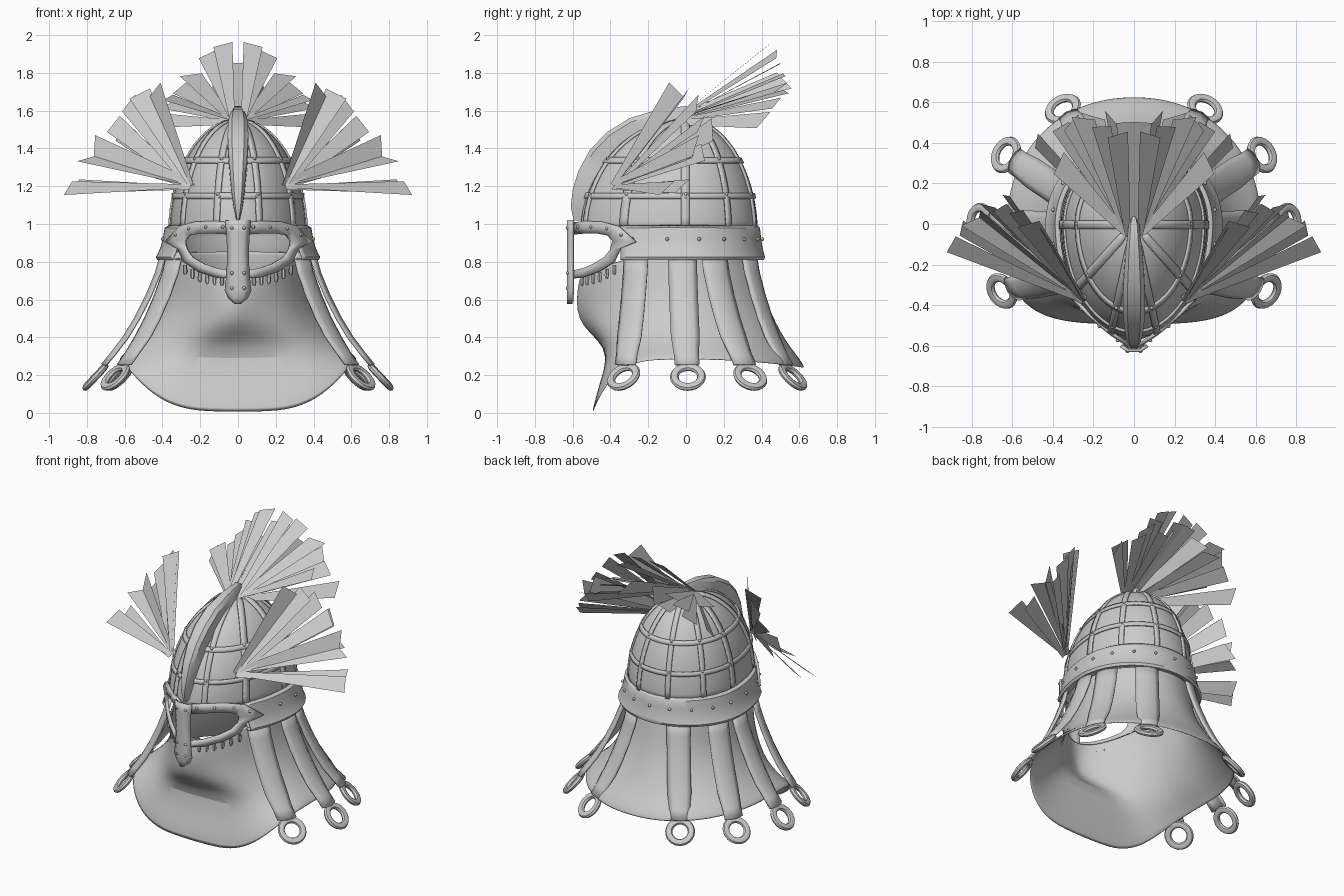
import bpy, bmesh, math, random
from math import sin, cos, pi, radians, sqrt
from mathutils import Vector

random.seed(11)
if "Cube" in bpy.data.objects:
    bpy.data.objects.remove(bpy.data.objects["Cube"])

GREY = (0.6, 0.6, 0.6, 1)
mat = bpy.data.materials.new("plain grey")
mat.use_nodes = True
mat.diffuse_color = GREY
mat.node_tree.nodes["Principled BSDF"].inputs["Base Color"].default_value = GREY


def finish(name, bm, smooth=True, thick=0, offset=1, mirror=False):
    bmesh.ops.remove_doubles(bm, verts=bm.verts, dist=1e-5)
    bmesh.ops.recalc_face_normals(bm, faces=bm.faces)
    mesh = bpy.data.meshes.new(name)
    bm.to_mesh(mesh)
    bm.free()
    mesh.materials.append(mat)
    ob = bpy.data.objects.new(name, mesh)
    bpy.context.collection.objects.link(ob)
    if mirror:
        ob.modifiers.new("mirror", 'MIRROR').use_mirror_merge = False
    if thick:
        m = ob.modifiers.new("thickness", 'SOLIDIFY')
        m.thickness, m.offset = thick, offset
    if smooth:
        bpy.ops.object.select_all(action='DESELECT')
        ob.select_set(True)
        bpy.context.view_layer.objects.active = ob
        bpy.ops.object.shade_smooth_by_angle(angle=radians(40))
    return ob


def loft(bm, rows, closed=False):
    vs = [[bm.verts.new(p) for p in r] for r in rows]
    for a, b in zip(vs, vs[1:]):
        n = len(a)
        for i in range(n if closed else n - 1):
            j = (i + 1) % n
            bm.faces.new((a[i], a[j], b[j], b[i]))
    return vs


def spow(v, e):
    return math.copysign(abs(v) ** e, v)


# Egg-shaped plan: angle 0 is the front, longer there than at the back
def egg(a, x, front, back, z, e=1.0):
    c = spow(cos(a), e)
    return Vector((x * spow(sin(a), e), -c * (front if c > 0 else back), z))


def dome(a, h):
    r = sqrt(max(0, 1 - h * h))
    return egg(a, 0.36 * r, 0.56 * r, 0.38 * r, 0.95 + 0.6 * h)


def arc(a, b, n):
    return [a + (b - a) * i / n for i in range(n + 1)]


# Skull dome
bm = bmesh.new()
loft(bm, [[dome(a, sin(t)) for a in arc(0, 2 * pi, 64)] for t in arc(0.03, pi / 2, 20)])
finish("skull_dome", bm, thick=0.012, offset=-1)

# Raised lattice of ribs and hoops over the dome
RIBS = [(k + 0.5) * pi / 5 for k in range(10)]
bm = bmesh.new()
for a0 in RIBS:
    rows = []
    for t in arc(0.05, 1.42, 16):
        w = min(0.2, 0.018 / (0.4 * cos(t)))
        rows.append([dome(a0 + d * w, sin(t)) for d in (-1, 0, 1)])
    loft(bm, rows)
for h in (0.33, 0.64):
    loft(bm, [[dome(a, h + d) for a in arc(0, 2 * pi, 64)] for d in (-0.024, 0, 0.024)])
finish("dome_lattice", bm, thick=0.01)

# Flared rim band round the sides and back
RIM = [(0.365, 0.378, 0.99), (0.385, 0.388, 0.978), (0.393, 0.393, 0.93), (0.405, 0.4, 0.88),
       (0.422, 0.41, 0.84), (0.432, 0.415, 0.825), (0.425, 0.41, 0.812), (0.385, 0.38, 0.815)]
bm = bmesh.new()
loft(bm, [[egg(a, x, 0.56, b, z) for a in arc(radians(52), radians(308), 56)] for x, b, z in RIM])
finish("rim_band", bm, thick=0.008, offset=0)

# Crest fin from brow to crown
CREST = [(-0.595, 1.02, 0.008), (-0.61, 1.09, 0.022), (-0.6, 1.18, 0.034), (-0.57, 1.28, 0.042),
         (-0.51, 1.39, 0.05), (-0.42, 1.485, 0.055), (-0.3, 1.56, 0.052), (-0.15, 1.605, 0.042),
         (0.0, 1.625, 0.026), (0.04, 1.6, 0.01)]
bm = bmesh.new()
rows = []
for y, z, w in CREST:
    out = Vector((0, y, z))
    inn = out.lerp(Vector((0, -0.02, 0.98)), 0.28)
    mid = out.lerp(inn, 0.12)
    side = Vector((w, 0, 0))
    rows.append([inn - side, mid - side, out - side * 0.6, out + side * 0.6, mid + side, inn + side])
vs = loft(bm, rows, True)
bm.faces.new(vs[0])
bm.faces.new(vs[-1])
finish("crest_fin", bm)


# Face guard: one eye surround per side wrapped back from the nose
def wrap(x, z, out=0.0):
    return Vector((x, -0.61 + 0.55 * x + 0.9 * x * x - out, z))


EYE = [(0.04, 0.945), (0.12, 0.95), (0.2, 0.95), (0.255, 0.94), (0.28, 0.91), (0.27, 0.865),
       (0.24, 0.825), (0.18, 0.79), (0.11, 0.765), (0.04, 0.755)]
EDGE = [(0.0, 1.005), (0.12, 1.015), (0.22, 1.012), (0.305, 0.99), (0.385, 0.905), (0.315, 0.87),
        (0.285, 0.8), (0.21, 0.75), (0.12, 0.72), (0.0, 0.71)]
bm = bmesh.new()
loft(bm, [[wrap(*p) for p in EDGE],
          [wrap((p[0] + q[0]) / 2, (p[1] + q[1]) / 2, 0.005) for p, q in zip(EDGE, EYE)],
          [wrap(*p) for p in EYE]])
finish("eye_surround", bm, thick=0.016, offset=0, mirror=True)

# Nose guard with pointed tip
bm = bmesh.new()
rows = []
for z, w in ((1.02, 0.065), (0.96, 0.058), (0.85, 0.052), (0.74, 0.056), (0.65, 0.066), (0.61, 0.048), (0.58, 0.01)):
    rows.append([(-w, -0.6, z), (-w * 0.5, -0.622, z), (w * 0.5, -0.622, z), (w, -0.6, z)])
loft(bm, rows)
finish("nose_guard", bm, thick=0.016, offset=0)

# Hanging pegs below the eye surrounds
bm = bmesh.new()
for x in arc(0.085, 0.28, 5):
    z = 0.705 + 1.8 * max(0, x - 0.1) ** 2
    top = wrap(x, z + 0.02)
    rows = [[top + Vector((r * cos(a), r * sin(a) + 0.005, -d)) for a in arc(0, 2 * pi, 6)[:-1]]
            for d, r in ((0, 0.01), (0.035, 0.012), (0.05, 0.007))]
    vs = loft(bm, rows, True)
    bm.faces.new(vs[-1])
finish("guard_pegs", bm, mirror=True)

# Rivets on rim, brow, nose guard and lattice crossings
bm = bmesh.new()
spots = [egg(a, 0.404, 0.57, 0.404, 0.92) for a in arc(radians(60), radians(300), 12)]
spots += [dome(a, h) * 1.008 for a in RIBS for h in (0.33, 0.64)]
for s in (-1, 1):
    for x in (0.08, 0.17, 0.26, 0.33):
        p = wrap(x, 0.985 - 2.5 * max(0, x - 0.2) ** 2, 0.012)
        spots.append(Vector((s * p.x, p.y, p.z)))
    spots += [Vector((s * 0.032, -0.626, z)) for z in (0.98, 0.74, 0.66)]
for p in spots:
    ball = bmesh.ops.create_uvsphere(bm, u_segments=8, v_segments=6, radius=0.01)
    bmesh.ops.translate(bm, verts=ball["verts"], vec=p)
finish("rivets", bm)

# Neck cloth: (side x, front y, back y), (front, side, back) heights, plan exponent
CLOTH = [((0.35, 0.56, 0.36), (0.73, 0.85, 0.86), 1.05), ((0.365, 0.575, 0.385), (0.64, 0.73, 0.75), 1.1),
         ((0.39, 0.575, 0.41), (0.54, 0.61, 0.64), 1.15), ((0.44, 0.55, 0.45), (0.46, 0.5, 0.53), 1.1),
         ((0.5, 0.47, 0.5), (0.385, 0.41, 0.43), 0.92), ((0.56, 0.42, 0.55), (0.3, 0.35, 0.35), 0.72),
         ((0.61, 0.46, 0.60), (0.16, 0.31, 0.29), 0.6), ((0.63, 0.50, 0.63), (0.0, 0.285, 0.24), 0.56)]
bm = bmesh.new()
rows = []
for i, ((x, f, b), (zf, zs, zb), e) in enumerate(CLOTH):
    row = []
    for a in arc(0, 2 * pi, 64)[:-1]:
        c = cos(a)
        z = zs + ((zf - zs) * c ** 2.4 if c > 0 else (zb - zs) * c * c)
        p = egg(a, x, f, b, z, e if c > 0 else 0.6 + 0.4 * max(e, 0.85))
        p.y -= 0.012 * sin(pi * i / 7) * max(0, c) * cos(6 * a + 0.6 * i)
        row.append(p)
    rows.append(row)
loft(bm, rows, True)
cloth = finish("neck_cloth", bm, thick=0.01, offset=-1)
sub = cloth.modifiers.new("soften", 'SUBSURF')
sub.levels = sub.render_levels = 1

# Hanging straps, each ending in a ring
STRAPS = [((0.325, -0.26), (0.65, -0.33)), ((0.375, -0.02), (0.755, 0.01)),
          ((0.335, 0.14), (0.63, 0.34)), ((0.17, 0.325), (0.35, 0.565))]
DROP = [(0.85, 0.02), (0.74, 0.1), (0.62, 0.23), (0.5, 0.39), (0.4, 0.55), (0.31, 0.73), (0.255, 0.85)]
straps, rings = bmesh.new(), bmesh.new()
for (x0, y0), (x1, y1) in STRAPS:
    start, end = Vector((x0, y0, 0)), Vector((x1, y1, 0))
    out = (start.normalized() + end.normalized()).normalized()
    wide = Vector((-out.y, out.x, 0))
    rows = []
    for i, (z, t) in enumerate(DROP):
        mid = start.lerp(end, t) + Vector((0, 0, z))
        w = 0.074 if i < 5 else 0.064
        rows.append([mid + wide * w * u + out * 0.022 * (1 - u * u) for u in (-1, -0.6, 0, 0.6, 1)])
    loft(straps, rows)
    centre = end + Vector((0, 0, 0.19))
    down = (out * 0.75 + Vector((0, 0, -0.8))).normalized()
    face = wide.cross(down)
    loops = []
    for a in arc(0, 2 * pi, 24):
        ray = wide * cos(a) + down * sin(a)
        loops.append([centre + ray * (0.072 + 0.023 * cos(b)) + face * 0.018 * sin(b)
                      for b in arc(0, 2 * pi, 8)[:-1]])
    loft(rings, loops, True)
finish("hanging_straps", straps, thick=0.012, offset=0, mirror=True)
finish("strap_rings", rings, mirror=True)


# Plumes: fans of flat, widening blades with slanted ends
def plume(name, base, normal, tips):
    bm = bmesh.new()
    base, normal = Vector(base), Vector(normal)
    for tip in tips:
        tip = Vector(tip)
        ray = (tip - base).normalized()
        tilt = normal + Vector([random.uniform(-0.45, 0.45) for _ in range(3)])
        wide = ray.cross(tilt).normalized()
        root = base + wide * random.uniform(-0.02, 0.02)
        w, cut = random.uniform(0.05, 0.064), ray * random.uniform(-0.03, 0.03)
        bm.faces.new([bm.verts.new(p) for p in (root - wide * 0.014, root + wide * 0.014,
                                                tip + wide * w + cut, tip - wide * w - cut)])
    finish(name, bm, smooth=False, mirror=True)


plume("side_plumes", (0.25, -0.38, 1.2), (0.25, -0.75, 0.5),
      [(0.9, -0.1, 1.19), (0.85, -0.02, 1.2), (0.79, 0.02, 1.35), (0.76, 0.05, 1.41), (0.72, 0.09, 1.38),
       (0.66, 0.08, 1.53), (0.58, 0.06, 1.64), (0.52, 0.0, 1.69), (0.44, -0.05, 1.71), (0.63, 0.14, 1.5)])
plume("crown_plume", (0.02, -0.06, 1.55), (0.4, -0.5, 0.6),
      [(0.08, 0.44, 1.95), (0.03, 0.5, 1.85), (0.16, 0.48, 1.9), (0.25, 0.52, 1.79), (0.2, 0.53, 1.7),
       (0.31, 0.5, 1.72), (0.36, 0.48, 1.64), (0.48, 0.41, 1.55), (0.11, 0.52, 1.76), (0.37, 0.3, 1.67)])
